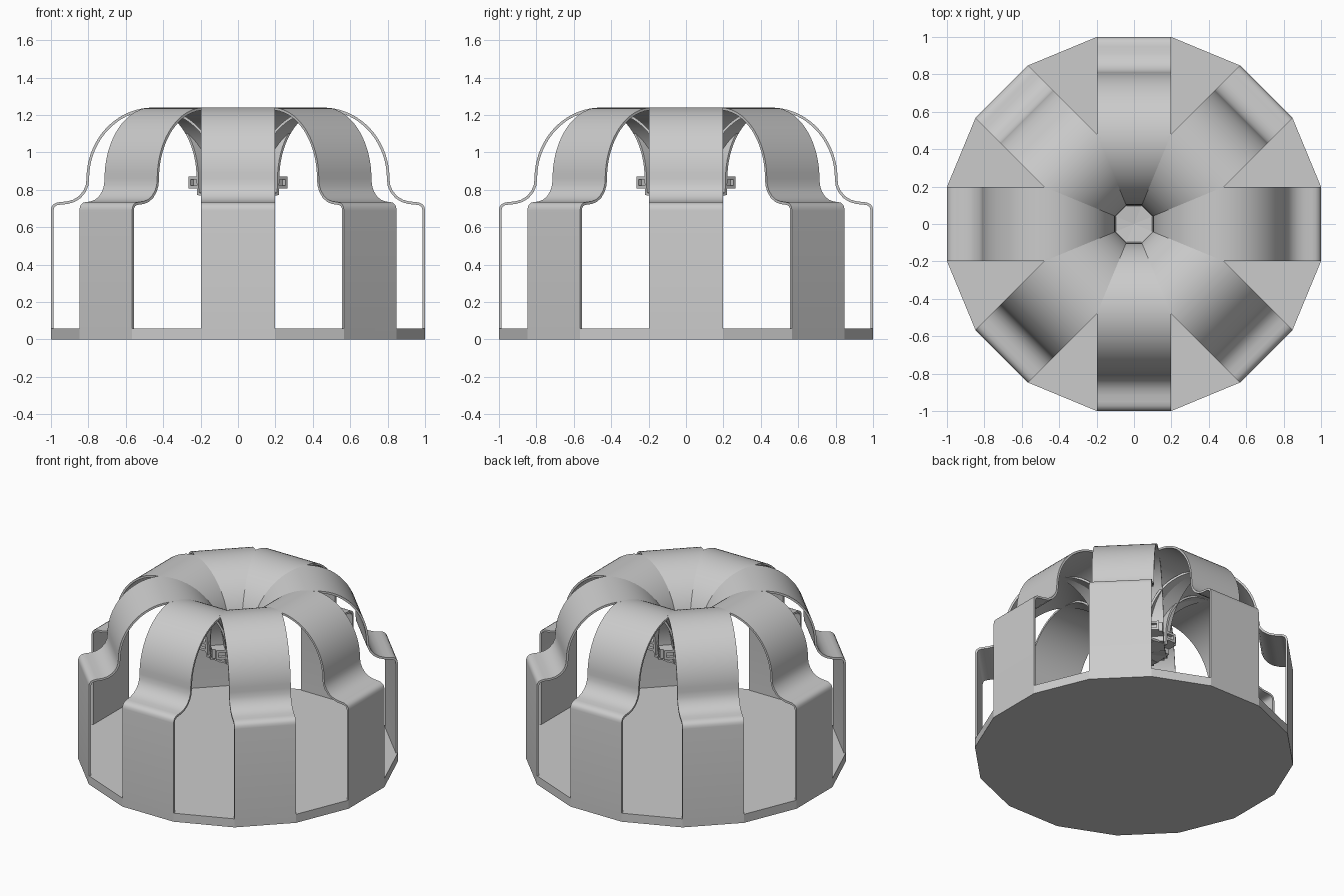
import bpy, bmesh, math
from mathutils import Vector, Matrix

if "Cube" in bpy.data.objects:
    bpy.data.objects.remove(bpy.data.objects["Cube"])

HALF_W = math.tan(math.pi / 16)     # half a side of the 16-sided plan
N = 8


def offset(path, t):
    """Offset an open path to its left, mitring the corners."""
    out = []
    for i, p in enumerate(path):
        dirs = []
        if i > 0:
            dirs.append((p - path[i - 1]).normalized())
        if i < len(path) - 1:
            dirs.append((path[i + 1] - p).normalized())
        norms = [Vector((-d.y, d.x)) for d in dirs]
        n = sum(norms, Vector((0, 0))).normalized()
        out.append(p + n * t / max(n.dot(norms[0]), 0.3))
    return out


def strip(name, points, t, angle):
    """Sweep a thin (radius, z) profile sideways into a band."""
    path = [Vector(p) for p in points]
    loops = list(zip(path, offset(path, t)))
    bm = bmesh.new()
    rings = [[bm.verts.new((q.x, y, q.y)) for q, y in
              ((a, -HALF_W), (a, HALF_W), (b, HALF_W), (b, -HALF_W))]
             for a, b in loops]
    for r0, r1 in zip(rings, rings[1:]):
        for k in range(4):
            j = (k + 1) % 4
            bm.faces.new((r0[k], r0[j], r1[j], r1[k]))
    bm.faces.new(rings[0])
    bm.faces.new(rings[-1])
    bmesh.ops.recalc_face_normals(bm, faces=bm.faces)
    bm.transform(Matrix.Rotation(angle, 4, 'Z'))
    me = bpy.data.meshes.new(name)
    bm.to_mesh(me)
    bm.free()
    me.polygons.foreach_set("use_smooth", [True] * len(me.polygons))
    me.set_sharp_from_angle(angle=math.radians(35))
    bpy.context.collection.objects.link(bpy.data.objects.new(name, me))


# 16-sided floor plate
bpy.ops.mesh.primitive_cylinder_add(vertices=16, radius=1 / math.cos(math.pi / 16),
                                    depth=0.06, location=(0, 0, 0.03))
base = bpy.context.object
base.name = "base_plate"
base.data.transform(Matrix.Rotation(math.pi / 16, 4, 'Z'))

# Rib profile: wall, rounded shoulder, arch, funnel and centre floor
wall = [(1, 0), (1, 0.69), (0.997, 0.708), (0.988, 0.722), (0.972, 0.731), (0.95, 0.735),
        (0.915, 0.738), (0.88, 0.748), (0.85, 0.767), (0.827, 0.795), (0.814, 0.825)]
arch = [(0.455 + 0.355 * math.cos(a), 0.86 + 0.38 * math.sin(a))
        for a in (math.pi * i / 36 for i in range(37))]
rib = wall + arch + [(0.097, 0.785), (0.0, 0.775)]

# Hook profile on the outside of the funnel foot
hook = [(0.105, 0.808), (0.177, 0.808), (0.177, 0.872), (0.105, 0.872)]

for i in range(N):
    a = i * math.tau / N
    strip(f"rib_{i + 1}", rib, 0.014, a)
    strip(f"funnel_hook_{i + 1}", hook, 0.016, a)
